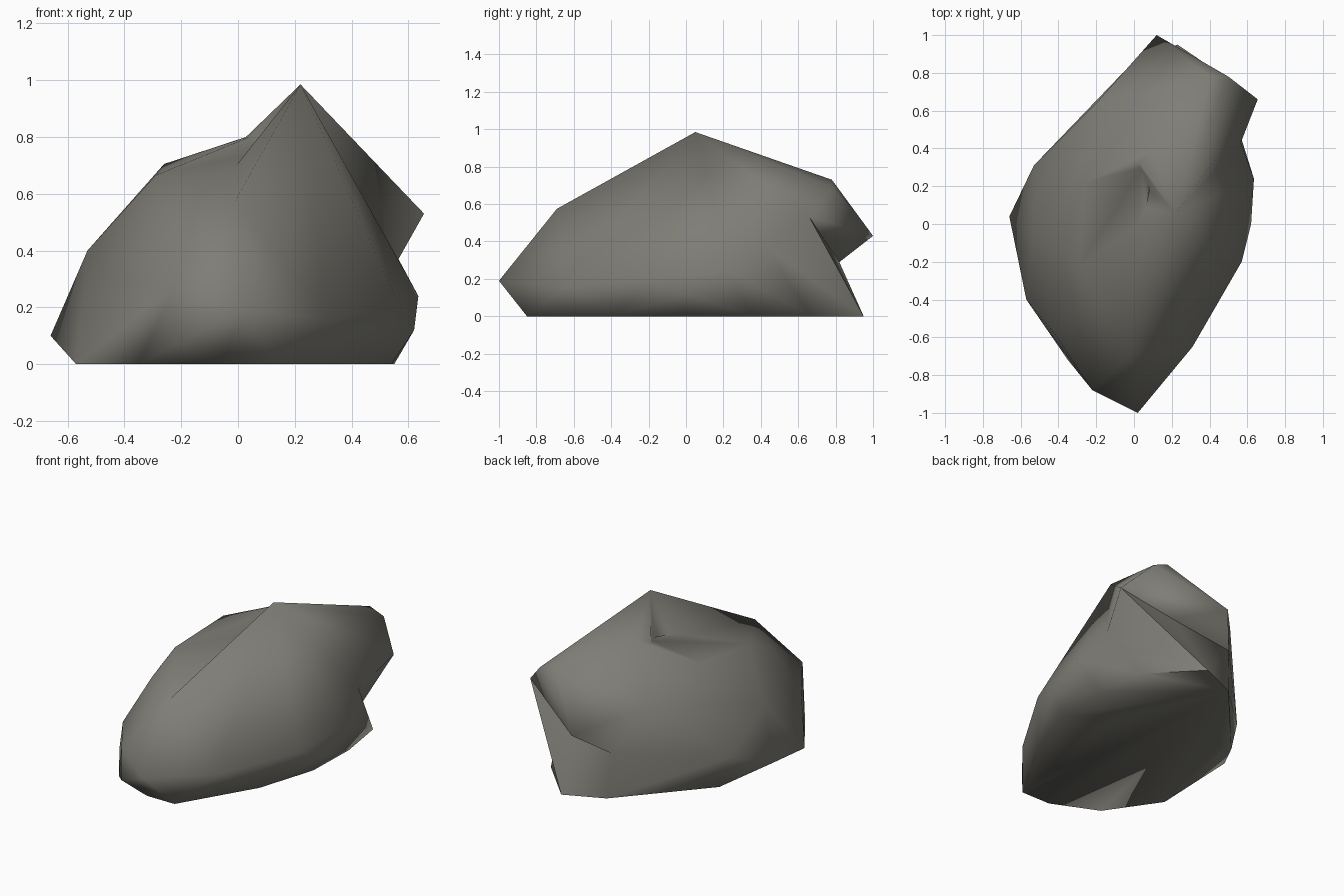
import bpy, bmesh, math

if "Cube" in bpy.data.objects:
    bpy.data.objects.remove(bpy.data.objects["Cube"])

# One warm dark grey stone colour
stone = bpy.data.materials.new("dark_stone")
stone.diffuse_color = (0.21, 0.205, 0.18, 1.0)
stone.use_nodes = True
stone.node_tree.nodes["Principled BSDF"].inputs["Base Color"].default_value = stone.diffuse_color


def hull(name, points):
    """Faceted lump: the convex hull around a few corner points."""
    bm = bmesh.new()
    for p in points:
        bm.verts.new(p)
    bmesh.ops.convex_hull(bm, input=list(bm.verts))
    loose = [v for v in bm.verts if not v.link_faces]
    bmesh.ops.delete(bm, geom=loose, context='VERTS')
    bmesh.ops.recalc_face_normals(bm, faces=list(bm.faces))
    mesh = bpy.data.meshes.new(name)
    bm.to_mesh(mesh)
    bm.free()
    mesh.materials.append(stone)
    ob = bpy.data.objects.new(name, mesh)
    bpy.context.collection.objects.link(ob)
    return ob


def fuse(body, lump):
    """Merge a lump into the body and remove the helper."""
    mod = body.modifiers.new("fuse", 'BOOLEAN')
    mod.operation = 'UNION'
    mod.solver = 'EXACT'
    mod.object = lump
    bpy.context.view_layer.objects.active = body
    bpy.ops.object.modifier_apply(modifier=mod.name)
    bpy.data.objects.remove(lump, do_unlink=True)


# Corners shared between the lumps
peak = (0.22, 0.05, 0.985)
saddle = (0.09, 0.38, 0.82)
bump = (-0.20, 0.64, 0.58)
crease = (-0.04, 0.82, 0.29)
notch = (0.565, 0.43, 0.37)
tip = (0.655, 0.66, 0.53)
brow = (-0.01, -0.69, 0.575)
heel = (0.23, 0.95, 0.0)
nose = [(0.02, -1.0, 0.19), (-0.22, -0.88, 0.28), (-0.22, -0.88, 0.07)]
toe = [(-0.35, -0.72, 0), (-0.06, -0.85, 0), (0.14, -0.85, 0)]

# Right half: the peak, its steep left slope and the right flank
boulder = hull("boulder", nose + toe + [
    peak, brow, notch, crease, heel,
    (-0.14, -0.22, 0.53), (-0.40, -0.10, 0.20),
    (0.42, -0.38, 0), (0.54, 0.0, 0), (0.55, 0.35, 0), (0.50, 0.67, 0),
    (-0.02, 0.84, 0), (-0.40, 0.30, 0),
    (0.635, 0.24, 0.24), (0.62, 0.0, 0.12),
    (0.57, -0.20, 0.20), (0.31, -0.65, 0.16),
])

# Left half: the lower shoulder
shoulder = hull("shoulder", nose + toe + [
    saddle, bump, crease, brow,
    (-0.29, -0.23, 0.665), (-0.26, 0.22, 0.705), (-0.21, 0.24, 0.705),
    (-0.42, -0.58, 0.28), (-0.30, -0.46, 0.55),
    (-0.57, -0.40, 0), (-0.47, 0.33, 0), (-0.02, 0.84, 0), (0.3, 0.2, 0),
    (-0.66, 0.04, 0.10), (-0.53, -0.05, 0.40), (-0.53, 0.31, 0.20),
])

# Overhanging ledge at the back right
ledge = hull("overhang", [
    peak, saddle, bump, crease, notch, tip,
    (0.50, 0.78, 0.69), (0.40, 0.78, 0.73), (0.12, 1.0, 0.43),
    (0.30, 0.0, 0.40), (-0.1, 0.3, 0.35),
])

# Buttress carrying the ledge tip down to the heel
buttress = hull("buttress", [
    tip, notch, crease, heel, (0.1, 0.4, 0.4), (0.2, 0.5, 0.1),
])

# Fuse all lumps into one rock
for lump in (shoulder, ledge, buttress):
    fuse(boulder, lump)

# Soft shading with only the hardest breaks kept
boulder.select_set(True)
bpy.context.view_layer.objects.active = boulder
bpy.ops.object.shade_smooth_by_angle(angle=math.radians(75))
